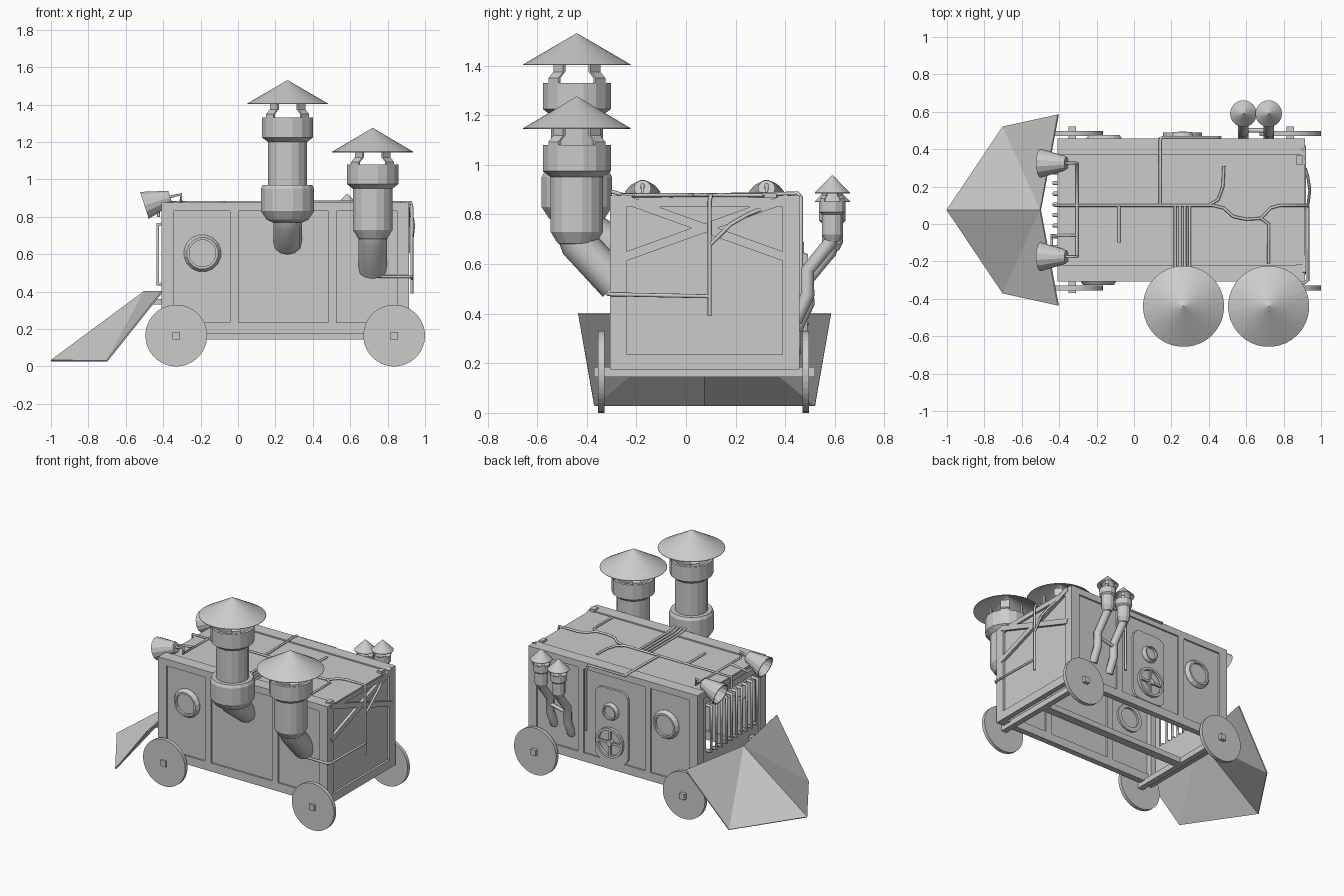
import bpy, bmesh, math
from mathutils import Vector, Matrix

YC = 0.075  # centre line of the vehicle


def mesh_obj(name, verts, faces):
    me = bpy.data.meshes.new(name)
    bm = bmesh.new()
    vs = [bm.verts.new(v) for v in verts]
    for f in faces:
        bm.faces.new([vs[i] for i in f])
    bmesh.ops.recalc_face_normals(bm, faces=bm.faces)
    bm.to_mesh(me)
    bm.free()
    ob = bpy.data.objects.new(name, me)
    bpy.context.collection.objects.link(ob)
    return ob


def box(name, x0, x1, y0, y1, z0, z1):
    v = [(x, y, z) for x in (x0, x1) for y in (y0, y1) for z in (z0, z1)]
    return mesh_obj(name, v, [(0, 1, 3, 2), (4, 6, 7, 5), (0, 4, 5, 1),
                              (2, 3, 7, 6), (0, 2, 6, 4), (1, 5, 7, 3)])


def lathe(name, profile, loc, sides=14, axis=(0, 0, 1), closed=False):
    # profile of (radius, height) turned around the axis
    rot = Vector((0, 0, 1)).rotation_difference(Vector(axis)).to_matrix()
    verts, faces, n = [], [], len(profile)
    for r, h in profile:
        for i in range(sides):
            a = 2 * math.pi * (i + 0.5) / sides
            verts.append(rot @ Vector((r * math.cos(a), r * math.sin(a), h)) + Vector(loc))
    for k in range(n if closed else n - 1):
        for i in range(sides):
            j, m = (i + 1) % sides, (k + 1) % n
            faces.append((k * sides + i, k * sides + j, m * sides + j, m * sides + i))
    if not closed:
        faces += [tuple(range(sides)), tuple(range((n - 1) * sides, n * sides))]
    return mesh_obj(name, verts, faces)


def pipe(name, pts, r=0.008, res=2):
    cu = bpy.data.curves.new(name, 'CURVE')
    cu.dimensions = '3D'
    cu.bevel_depth, cu.bevel_resolution, cu.use_fill_caps = r, res, True
    sp = cu.splines.new('POLY')
    sp.points.add(len(pts) - 1)
    for p, c in zip(sp.points, pts):
        p.co = (*c, 1)
    ob = bpy.data.objects.new(name, cu)
    bpy.context.collection.objects.link(ob)
    bpy.ops.object.select_all(action='DESELECT')
    ob.select_set(True)
    bpy.context.view_layer.objects.active = ob
    bpy.ops.object.convert(target='MESH')


# hollow cabin: side walls, end walls and roof, open underneath
for y, s in ((-0.295, 'front'), (0.43, 'back')):
    box(s + '_wall', -0.40, 0.90, y, y + 0.015, 0.18, 0.865)
box('right_wall', 0.885, 0.9, -0.29, 0.44, 0.18, 0.865)
box('left_wall_low', -0.4, -0.385, -0.29, 0.44, 0.18, 0.43)
box('left_wall_high', -0.4, -0.385, -0.29, 0.44, 0.78, 0.865)
for y0, y1 in ((-0.29, -0.2), (0.35, 0.44)):
    box('left_wall_side', -0.4, -0.385, y0, y1, 0.43, 0.78)
box('roof', -0.405, 0.91, -0.305, 0.455, 0.85, 0.868)

# frame posts and rails
for y0, y1 in ((-0.307, -0.24), (0.39, 0.457)):
    for x0, x1 in ((-0.41, -0.345), (0.85, 0.915)):
        box('corner_post', x0, x1, y0, y1, 0.175, 0.86)
for y0, y1 in ((-0.307, -0.265), (0.415, 0.457)):
    box('bottom_rail', -0.41, 0.915, y0, y1, 0.175, 0.235)
    box('top_rail', -0.41, 0.915, y0, y1, 0.83, 0.86)
    for x in (-0.02, 0.505):
        box('side_post', x - 0.022, x + 0.022, y0, y1, 0.235, 0.84)
for x0, x1 in ((-0.41, -0.375), (0.88, 0.915)):
    box('end_bottom_rail', x0, x1, -0.3, 0.45, 0.175, 0.235)
    box('end_top_rail', x0, x1, -0.3, 0.45, 0.83, 0.86)
for y0, y1 in ((-0.307, -0.22), (0.37, 0.457)):
    box('roof_rail', -0.41, 0.915, y0, y1, 0.855, 0.877)

# crossed braces on the right end
for s in (1, -1):
    ang = s * math.atan2(0.23, 0.64)
    b = box('cross_brace', -0.015, 0.012, -0.36, 0.36, -0.018, 0.018)
    b.data.transform(Matrix.Translation((0.908, YC, 0.745)) @ Matrix.Rotation(ang, 4, 'X'))

# chassis, axles and wheels
box('chassis_beam', -0.34, 0.85, YC - 0.03, YC + 0.03, 0.145, 0.185)
for x in (-0.33, 0.835):
    box('axle', x - 0.02, x + 0.02, -0.37, 0.52, 0.145, 0.185)
    for y in (-0.355, 0.47):
        lathe('wheel', [(0.165, 0), (0.165, 0.026)], (x, y, 0.165), 40, (0, 1, 0))

# plough blade
plow = mesh_obj('plough', [(-1, YC, 0.03), (-0.7, 0.52, 0.03), (-0.405, 0.585, 0.4),
                           (-0.5, YC, 0.4), (-0.7, -0.37, 0.03), (-0.405, -0.435, 0.4)],
                [(0, 1, 3), (1, 2, 3), (0, 3, 4), (4, 3, 5)])
mod = plow.modifiers.new('thickness', 'SOLIDIFY')
mod.thickness = 0.008
mod.offset = 0
for y in (-0.15, 0.3):
    box('plough_mount', -0.46, -0.39, y - 0.02, y + 0.02, 0.33, 0.36)

# radiator bars on the left end
for i in range(10):
    y = -0.18 + i * 0.057
    pipe('grille_bar', [(-0.39, y, 0.76), (-0.43, y, 0.76), (-0.43, y, 0.44), (-0.39, y, 0.44)], 0.011, 1)


# portholes
def porthole(name, x, y, z, r, s, sides=16):
    lathe(name + '_rim', [(r, -0.03), (r, 0.008), (r * 0.85, 0.03), (r * 0.72, 0.03), (r * 0.72, -0.03)],
          (x, y, z), sides, (0, s, 0), True)
    lathe(name + '_glass', [(r * 0.75, 0), (r * 0.75, 0.012)], (x, y, z), sides, (0, s, 0))


porthole('front_window', -0.19, -0.295, 0.605, 0.1, -1)
porthole('back_window', -0.16, 0.445, 0.605, 0.1, 1)

# back door with rounded corners, small window and handwheel
DX = 0.26
outline = []
for cx, cz, a0 in ((0.075, 0.69, 0), (-0.075, 0.69, 90), (-0.075, 0.29, 180), (0.075, 0.29, 270)):
    for k in range(4):
        a = math.radians(a0 + 30 * k)
        outline.append((DX + cx + 0.055 * math.cos(a), cz + 0.055 * math.sin(a)))
n = len(outline)
mesh_obj('door', [(x, 0.44, z) for x, z in outline] + [(x, 0.462, z) for x, z in outline],
         [tuple(range(n)), tuple(range(n, 2 * n))] +
         [(i, (i + 1) % n, n + (i + 1) % n, n + i) for i in range(n)])
porthole('door_window', DX, 0.462, 0.59, 0.06, 1)
lathe('handwheel', [(0.105, 0.01), (0.105, 0.03), (0.088, 0.03), (0.088, 0.01)], (DX, 0.46, 0.375), 24, (0, 1, 0), True)
lathe('handwheel_hub', [(0.022, -0.01), (0.022, 0.035)], (DX, 0.46, 0.375), 12, (0, 1, 0))
box('handwheel_spoke', DX - 0.095, DX + 0.095, 0.472, 0.486, 0.367, 0.383)
box('handwheel_spoke', DX - 0.008, DX + 0.008, 0.472, 0.486, 0.28, 0.47)


# chimney cap: cone over four bent struts
def cap(name, x, y, z, r, h, k):
    lathe(name + '_cap', [(r, 0), (0.002, h), (0.002, h - 0.01 * k), (r, -0.003)], (x, y, z), 36, closed=True)
    for i in range(4):
        a = math.radians(45 + 90 * i)
        st = box(name + '_strut', -0.006 * k, 0.006 * k, -0.035 * k, 0.035 * k, 0, 1)
        prof = [(0.128, -0.085), (0.128, -0.055), (0.1, -0.03), (0.1, 0.025)]
        v, f = [], []
        for rr, zz in prof:
            for dr in (-0.006, 0.006):
                for w in (-0.028, 0.028):
                    v.append(((rr + dr) * k, w * k, zz * k))
        for q in range(3):
            b = q * 4
            f += [(b, b + 1, b + 5, b + 4), (b + 2, b + 3, b + 7, b + 6), (b, b + 2, b + 6, b + 4), (b + 1, b + 3, b + 7, b + 5)]
        bpy.data.objects.remove(st)
        s = mesh_obj(name + '_strut', v, f + [(0, 1, 3, 2), (12, 13, 15, 14)])
        s.data.transform(Matrix.Translation((x, y, z)) @ Matrix.Rotation(a, 4, 'Z'))


# two large chimneys on the front
BY = -0.44
lathe('tall_chimney', [(0.08, 0.77), (0.115, 0.785), (0.145, 0.83), (0.145, 0.95), (0.135, 0.97), (0.107, 0.97),
                       (0.107, 1.2), (0.14, 1.225), (0.14, 1.33), (0.12, 1.33), (0.12, 1.23), (0.001, 1.23)],
      (0.265, BY, 0), 16)
lathe('short_chimney', [(0.07, 0.68), (0.08, 0.685), (0.108, 0.73), (0.108, 0.95), (0.14, 0.975), (0.14, 1.08),
                        (0.12, 1.08), (0.12, 0.98), (0.001, 0.98)], (0.72, BY, 0), 16)
cap('tall_chimney', 0.265, BY, 1.405, 0.217, 0.125, 1)
cap('short_chimney', 0.72, BY, 1.148, 0.217, 0.127, 1)
for x, z in ((0.265, 0.80), (0.72, 0.71)):
    low = 0.66 if x < 0.5 else 0.52
    pipe('chimney_elbow', [(x, BY, z), (x, BY + 0.01, z - 0.03), (x, -0.28, low)], 0.076, 4)

# two small exhausts on the back
for x, d in ((0.72, 0), (0.585, -0.035)):
    y = 0.59
    lathe('small_exhaust', [(0.028, 0.69 + d), (0.044, 0.72 + d), (0.044, 0.8 + d), (0.055, 0.81 + d),
                            (0.055, 0.855 + d), (0.045, 0.855 + d), (0.001, 0.83 + d)], (x, y, 0), 12)
    cap('small_exhaust', x, y, 0.888 + d, 0.071, 0.07, 0.42)
    pipe('exhaust_pipe', [(x, y, 0.72 + d), (x, y - 0.01, 0.685 + d), (x, 0.49, 0.575 + d),
                          (x, 0.49, 0.475 + d), (x, 0.44, 0.37 + d)], 0.028, 2)
pipe('exhaust_link', [(0.72, 0.5, 0.54), (0.585, 0.5, 0.51)], 0.012)

# roof plumbing
Z = 0.878
pipe('roof_pipe_main', [(-0.425, 0.1, 0.8), (-0.425, 0.1, Z), (0.42, 0.1, Z), (0.48, 0.085, Z), (0.53, 0.04, Z), (0.6, 0.025, Z),
                        (0.68, 0.03, Z), (0.73, 0.085, Z), (0.78, 0.1, Z), (0.925, 0.1, Z), (0.93, 0.095, 0.85), (0.93, 0.095, 0.39)])
pipe('roof_pipe_back', [(0.14, 0.1, Z), (0.14, 0.45, 0.885), (0.15, 0.463, 0.87), (0.44, 0.463, 0.87), (0.46, 0.463, 0.83), (0.46, 0.463, 0.4)])
pipe('roof_pipe_branch', [(0.4, 0.1, Z), (0.45, 0.13, Z), (0.475, 0.2, Z), (0.48, 0.31, Z)])
pipe('roof_pipe_stub', [(-0.08, 0.1, Z), (-0.08, -0.1, Z)])
pipe('roof_pipe_drop', [(0.68, 0.03, Z), (0.72, 0.0, Z), (0.72, -0.21, Z)])
for i in range(4):
    x = 0.22 + i * 0.026
    pipe('roof_pipe_row', [(x, 0.1, Z), (x, -0.25, Z), (x, -0.33, 0.9), (x, -0.38, 0.91)])
pipe('end_pipe', [(0.93, 0.09, 0.47), (0.93, -0.3, 0.478), (0.91, -0.315, 0.48), (0.75, -0.315, 0.48), (0.75, -0.29, 0.48)])
pipe('end_hose', [(0.915, 0.3, 0.82), (0.93, 0.25, 0.8), (0.94, 0.18, 0.76), (0.93, 0.1, 0.68)])
for y in (-0.24, 0.34):
    box('roof_hinge', 0.87, 0.9, y - 0.025, y + 0.025, 0.865, 0.885)

# two lamps above the left end
for y in (-0.175, 0.325):
    lathe('lamp', [(0.034, 0), (0.04, 0.012), (0.078, 0.145), (0.07, 0.145), (0.03, 0.02)],
          (-0.362, y, 0.905), 14, (-0.14, 0, -0.045))
    pipe('lamp_pipe', [(-0.37, y, 0.905), (-0.305, y, 0.92), (-0.305, y, Z), (-0.305, 0.1, Z)])
pipe('lamp_cable', [(-0.40, -0.19, 0.88), (-0.44, -0.19, 0.86), (-0.44, -0.06, 0.86), (-0.31, -0.06, Z)])
